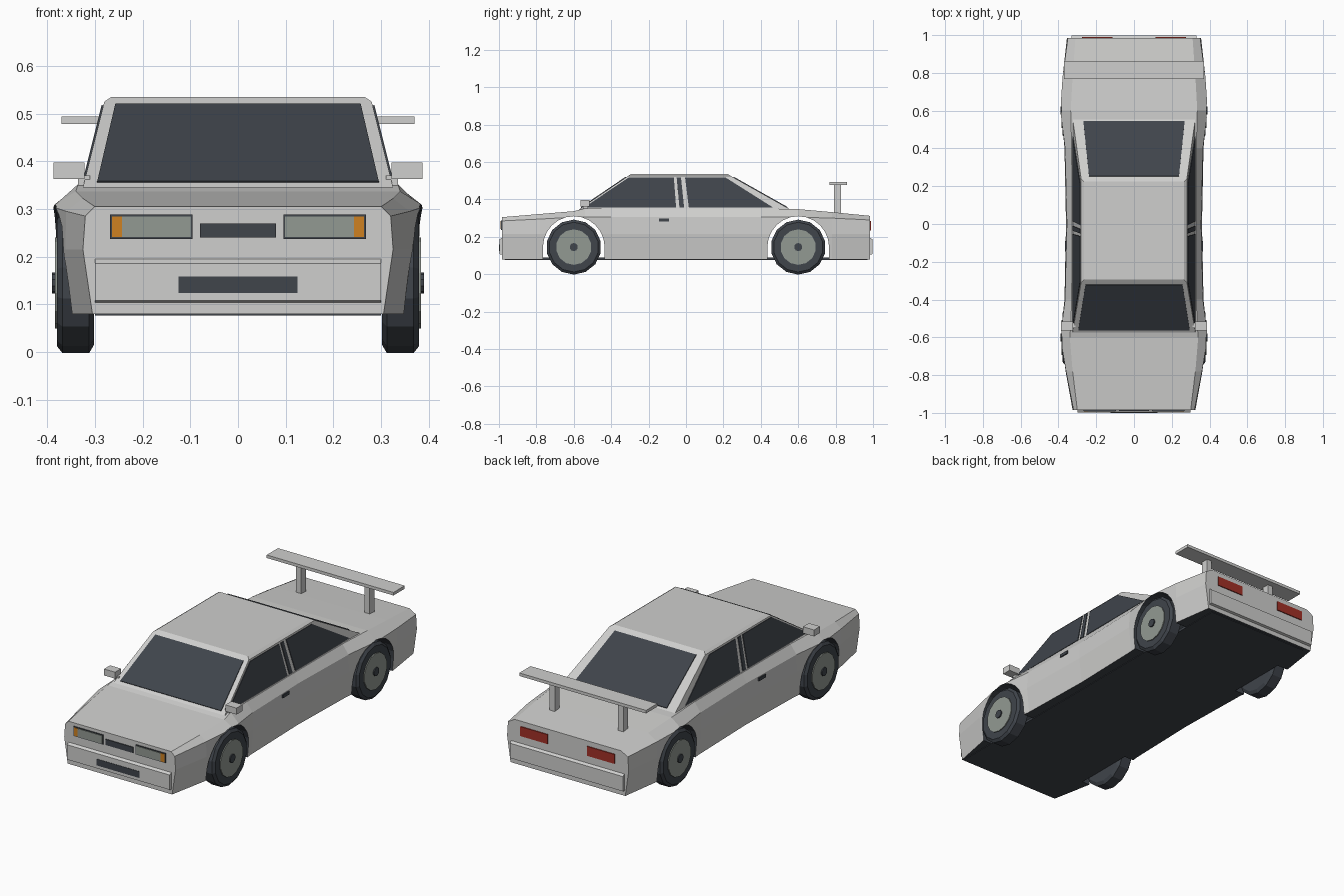
import bpy, bmesh, math
from mathutils import Vector

cube = bpy.data.objects.get("Cube")
if cube:
    bpy.data.objects.remove(cube, do_unlink=True)


def material(name, r, g, b):
    m = bpy.data.materials.new(name)
    m.use_nodes = True
    m.diffuse_color = (r, g, b, 1)
    m.node_tree.nodes["Principled BSDF"].inputs["Base Color"].default_value = (r, g, b, 1)
    return m


PAINT = material("light grey paint", 0.62, 0.62, 0.61)
DARK = material("dark glass and rubber", 0.05, 0.058, 0.07)
SILVER = material("silver grey", 0.29, 0.32, 0.29)
ORANGE = material("orange lamp", 0.62, 0.22, 0.015)
RED = material("red lamp", 0.36, 0.03, 0.02)


def finish(name, bm, *mats):
    bmesh.ops.recalc_face_normals(bm, faces=bm.faces)
    mesh = bpy.data.meshes.new(name)
    bm.to_mesh(mesh)
    bm.free()
    for m in mats:
        mesh.materials.append(m)
    ob = bpy.data.objects.new(name, mesh)
    bpy.context.collection.objects.link(ob)
    return ob


def loft(name, rings, *mats):
    """Skin a list of closed rings and cap both ends."""
    bm = bmesh.new()
    rows = [[bm.verts.new(p) for p in ring] for ring in rings]
    n = len(rows[0])
    for a, b in zip(rows, rows[1:]):
        for i in range(n):
            bm.faces.new((a[i], a[(i + 1) % n], b[(i + 1) % n], b[i]))
    bm.faces.new(rows[0])
    bm.faces.new(rows[-1])
    return finish(name, bm, *mats)


def prism(name, profile, x0, x1, mat):
    """Extrude a (y, z) profile along x."""
    return loft(name, [[(x, y, z) for y, z in profile] for x in (x0, x1)], mat)


def box(name, x0, x1, y0, y1, z0, z1, mat):
    return prism(name, [(y0, z0), (y1, z0), (y1, z1), (y0, z1)], x0, x1, mat)


def plate(name, points, outward, mat, lift=0.004):
    """Thin panel lying on a surface."""
    pts = [Vector(p) for p in points]
    nrm = (pts[1] - pts[0]).cross(pts[2] - pts[0]).normalized()
    if nrm.dot(Vector(outward)) < 0:
        nrm = -nrm
    return loft(name, [[p - nrm * 0.003 for p in pts], [p + nrm * lift for p in pts]], mat)


def lathe(name, profile, y, z, sides, mat):
    """Turn an (x, radius) profile around an axle along x."""
    angles = [2 * math.pi * (i + 0.5) / sides for i in range(sides)]
    return loft(name, [[(x, y + r * math.cos(a), z + r * math.sin(a)) for a in angles]
                       for x, r in profile], mat)


# Lower body: y, sill x, crease x, shoulder x, shoulder z, top edge x, top z
stations = [
    (-0.985, 0.305, 0.325, 0.32, 0.285, 0.30, 0.305),
    (-0.78, 0.345, 0.362, 0.36, 0.295, 0.325, 0.322),
    (-0.60, 0.375, 0.385, 0.39, 0.305, 0.34, 0.337),
    (-0.54, 0.372, 0.38, 0.383, 0.305, 0.335, 0.352),
    (-0.40, 0.355, 0.368, 0.365, 0.305, 0.33, 0.352),
    (0.0, 0.345, 0.36, 0.355, 0.305, 0.328, 0.352),
    (0.40, 0.355, 0.368, 0.365, 0.305, 0.33, 0.352),
    (0.60, 0.375, 0.385, 0.39, 0.305, 0.335, 0.348),
    (0.78, 0.365, 0.378, 0.378, 0.30, 0.325, 0.332),
    (0.985, 0.335, 0.355, 0.35, 0.29, 0.31, 0.312)]
rings = []
for y, xs, xc, xh, zh, xt, zt in stations:
    half = [(xs, 0.08), (xc, 0.215), (xh, zh), (xt, zt)]
    rings.append([(x, y, z) for x, z in half] + [(-x, y, z) for x, z in reversed(half)])
body = loft("body", rings, PAINT, DARK)

# Wheel arches cut through the body
ARCH, AXLE = 0.165, 0.145
cutters = []
for y in (-0.6, 0.6):
    arc = [(y + ARCH * math.cos(math.pi * i / 12), AXLE + ARCH * math.sin(math.pi * i / 12))
           for i in range(13)]
    cutter = prism("arch_cutter", arc + [(y - ARCH, -0.1), (y + ARCH, -0.1)], -0.6, 0.6, DARK)
    cutter.hide_render = True
    cutters.append(cutter)
    mod = body.modifiers.new("arch", 'BOOLEAN')
    mod.operation, mod.solver, mod.object = 'DIFFERENCE', 'EXACT', cutter
bpy.context.view_layer.update()
cut = bpy.data.meshes.new_from_object(body.evaluated_get(bpy.context.evaluated_depsgraph_get()))
body.modifiers.clear()
body.data = cut
cut.materials.clear()
cut.materials.append(PAINT)
cut.materials.append(DARK)
for f in cut.polygons:
    lining = abs(f.normal.x) < 0.02 and f.normal.z < 0.3 and abs(f.center.y) < 0.9
    f.material_index = int(lining or f.normal.z < -0.9)
for cutter in cutters:
    bpy.data.objects.remove(cutter, do_unlink=True)

box("floor", -0.30, 0.30, -0.97, 0.97, 0.077, 0.09, DARK)

# Bumpers
for name, s, w in (("front_bumper", -1, 0.30), ("rear_bumper", 1, 0.33)):
    prism(name, [(s * 0.97, 0.10), (s * 0.998, 0.108), (s * 0.998, 0.186), (s * 0.97, 0.205)],
          -w, w, PAINT)

# Cabin with a slightly chamfered roof
BELT, EAVE = 0.345, 0.525


def cabin_ring(x, y0, y1, z):
    return [(-x, y0, z), (x, y0, z), (x, y1, z), (-x, y1, z)]


loft("cabin", [cabin_ring(0.325, -0.575, 0.56, BELT),
               cabin_ring(0.28, -0.31, 0.24, EAVE),
               cabin_ring(0.265, -0.295, 0.225, 0.535)], PAINT)


def slope(a, b, z):
    return a + (b - a) * (z - BELT) / (EAVE - BELT)


# Front and rear screens
for name, belt_y, eave_y, wide, narrow, out in (
        ("windscreen", -0.575, -0.31, 0.295, 0.257, -1),
        ("rear_screen", 0.56, 0.24, 0.268, 0.238, 1)):
    low, high = 0.355, 0.518
    plate(name, [(-wide, slope(belt_y, eave_y, low), low), (wide, slope(belt_y, eave_y, low), low),
                 (narrow, slope(belt_y, eave_y, high), high),
                 (-narrow, slope(belt_y, eave_y, high), high)], (0, out, 0.5), DARK)

side_glass = {
    "front_window": [(-0.545, 0.356), (-0.305, 0.517), (-0.065, 0.517), (-0.053, 0.356)],
    "door_pillar_strip": [(-0.035, 0.356), (-0.05, 0.517), (-0.027, 0.517), (-0.01, 0.356)],
    "rear_window": [(0.015, 0.356), (-0.005, 0.517), (0.21, 0.517), (0.465, 0.356)]}

# Parts on both sides
for side, s in (("left", 1), ("right", -1)):
    for name, pts in side_glass.items():
        plate(f"{side}_{name}", [(s * slope(0.325, 0.28, z), y, z) for y, z in pts],
              (s, 0, 0), DARK)
    box(f"{side}_mirror", s * 0.322, s * 0.387, -0.565, -0.515, 0.363, 0.397, PAINT)
    box(f"{side}_mirror_stalk", s * 0.31, s * 0.335, -0.55, -0.525, 0.34, 0.37, PAINT)
    box(f"{side}_door_handle", s * 0.35, s * 0.365, -0.145, -0.09, 0.283, 0.299, DARK)

    # Lamps
    box(f"{side}_headlight_frame", s * 0.095, s * 0.268, -0.989, -0.98, 0.237, 0.288, DARK)
    box(f"{side}_headlight", s * 0.099, s * 0.243, -0.992, -0.98, 0.241, 0.284, SILVER)
    box(f"{side}_indicator", s * 0.243, s * 0.264, -0.992, -0.98, 0.241, 0.284, ORANGE)
    box(f"{side}_tail_light", s * 0.115, s * 0.275, 0.98, 0.99, 0.235, 0.285, RED)

    # Wheels
    for end, y in (("front", -0.6), ("rear", 0.6)):
        lathe(f"{side}_{end}_tyre", [(s * 0.302, 0.13), (s * 0.312, 0.147), (s * 0.368, 0.147),
                                     (s * 0.379, 0.133)], y, AXLE, 14, DARK)
        lathe(f"{side}_{end}_rim", [(s * 0.37, 0.095), (s * 0.384, 0.095)], y, AXLE, 14, SILVER)
        lathe(f"{side}_{end}_hub", [(s * 0.38, 0.022), (s * 0.39, 0.022)], y, AXLE, 10, DARK)

    box(f"{side}_wing_strut", s * 0.185, s * 0.215, 0.79, 0.83, 0.32, 0.482, PAINT)

# Grilles and rear wing
box("upper_grille", -0.08, 0.08, -0.99, -0.98, 0.24, 0.27, DARK)
box("lower_grille", -0.125, 0.125, -1.0, -0.99, 0.124, 0.158, DARK)
box("rear_wing", -0.37, 0.37, 0.768, 0.862, 0.478, 0.494, PAINT)
